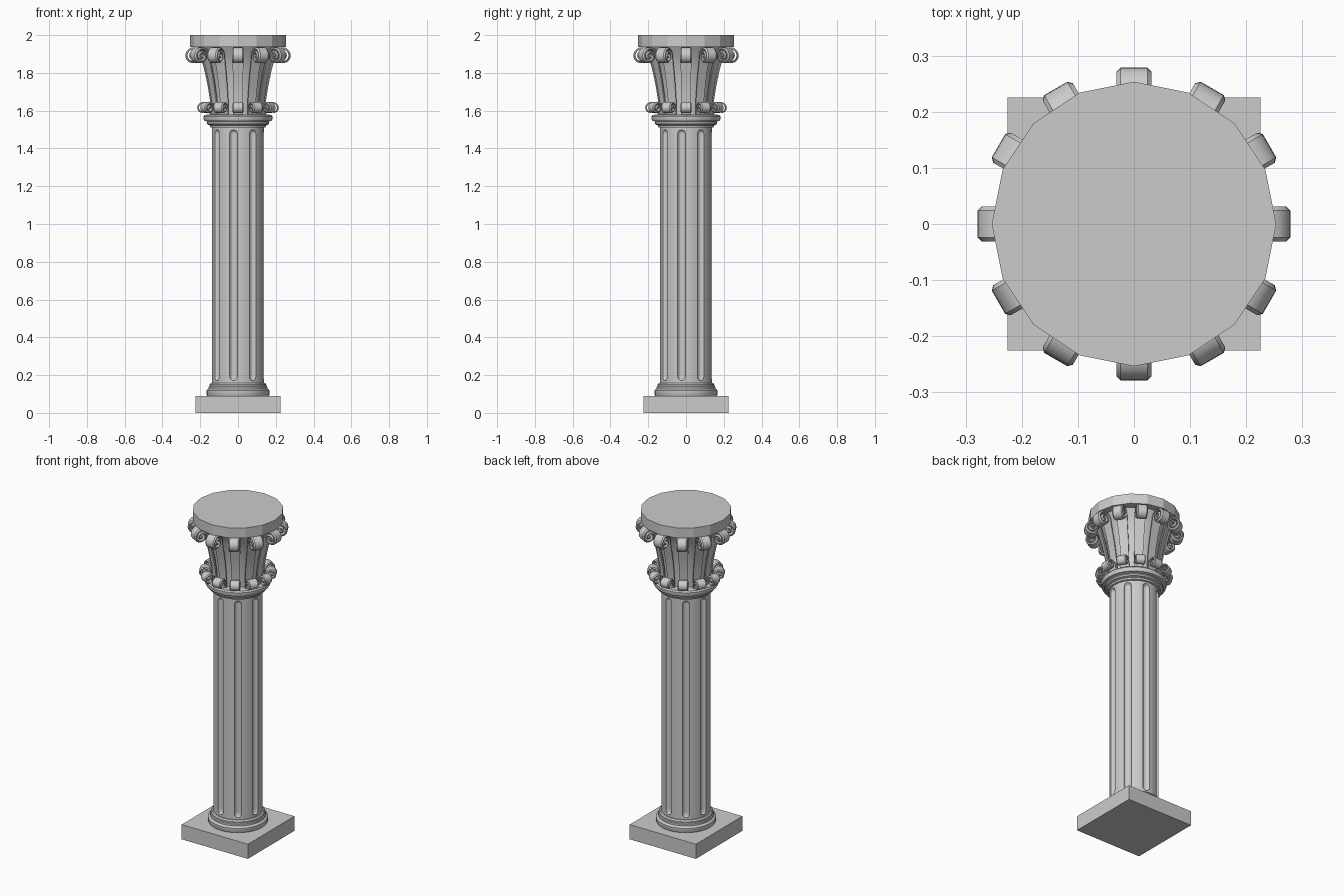
import bpy, bmesh
from math import sin, cos, pi, radians
from mathutils import Matrix, Vector

if "Cube" in bpy.data.objects:
    bpy.data.objects.remove(bpy.data.objects["Cube"])


def finish(name, bm, smooth=True):
    bmesh.ops.recalc_face_normals(bm, faces=bm.faces)
    me = bpy.data.meshes.new(name)
    bm.to_mesh(me)
    bm.free()
    ob = bpy.data.objects.new(name, me)
    bpy.context.collection.objects.link(ob)
    bpy.ops.object.select_all(action='DESELECT')
    ob.select_set(True)
    bpy.context.view_layer.objects.active = ob
    if smooth:
        bpy.ops.object.shade_smooth_by_angle(angle=radians(35))
    return ob


def lathe(bm, profile, n, offset=Vector((0, 0, 0))):
    """Revolve (radius, z) points about z and cap both ends."""
    rings = [[bm.verts.new(offset + Vector((r * cos(2 * pi * i / n), r * sin(2 * pi * i / n), z)))
              for i in range(n)] for r, z in profile]
    for a, b in zip(rings, rings[1:]):
        for i in range(n):
            j = (i + 1) % n
            bm.faces.new((a[i], a[j], b[j], b[i]))
    bm.faces.new(rings[0][::-1])
    bm.faces.new(rings[-1])


def turned(name, profile, n=32, smooth=True):
    bm = bmesh.new()
    lathe(bm, profile, n)
    return finish(name, bm, smooth)


def scroll_path(stem, centre, radius, turns, end_radius, steps):
    """Stem points followed by a spiral that rolls outward over the top."""
    pts = [Vector(p) for p in stem]
    for i in range(steps + 1):
        t = i / steps
        a = pi - t * turns * 2 * pi
        r = radius + (end_radius - radius) * t
        pts.append(Vector((centre[0] + r * cos(a), centre[1] + r * sin(a))))
    return pts


def leaves(name, path, w0, w1, thick, stem_count, count=12):
    """Sweep a chamfered strip along the path, repeated round the axis."""
    bm = bmesh.new()
    for k in range(count):
        rot = Matrix.Rotation(2 * pi * k / count, 3, 'Z')
        rings = []
        for i, p in enumerate(path):
            d = (path[min(i + 1, len(path) - 1)] - path[max(i - 1, 0)]).normalized()
            nrm = Vector((d.y, -d.x))          # towards the spiral centre
            w = w0 + (w1 - w0) * min(1, i / stem_count)
            h, c = w / 2, thick * 0.6
            section = [(-h + c, 0), (h - c, 0), (h, c), (h, thick), (-h, thick), (-h, c)]
            ring = []
            for s, t in section:
                q = p + nrm * t
                ring.append(bm.verts.new(rot @ Vector((q.x, s, q.y))))
            rings.append(ring)
        for a, b in zip(rings, rings[1:]):
            for i in range(6):
                j = (i + 1) % 6
                bm.faces.new((a[i], a[j], b[j], b[i]))
        bm.faces.new(rings[0][::-1])
        bm.faces.new(rings[-1])
    return finish(name, bm)


# Square plinth
bm = bmesh.new()
bmesh.ops.create_cube(bm, size=1, matrix=Matrix.Translation((0, 0, 0.045)) @ Matrix.Diagonal((0.45, 0.45, 0.09, 1)))
finish("plinth", bm, False)

# Stepped base moulding
turned("base_moulding", [(0.162, 0.088), (0.167, 0.096), (0.167, 0.118), (0.161, 0.125), (0.155, 0.127),
                         (0.155, 0.138), (0.150, 0.142), (0.150, 0.150), (0.144, 0.158), (0.13, 0.16)])

# Fluted shaft: eight round-ended grooves cut from a cylinder
shaft = turned("shaft", [(0.137, 0.15), (0.137, 1.52)], 48)
bm = bmesh.new()
R, LO, HI = 0.022, 0.17, 1.50
arc = [radians(a) for a in (-85, -60, -30, 0)]
capsule = [(R * cos(a), LO + R + R * sin(a)) for a in arc]
capsule += [(R * cos(a), HI - R - R * sin(a)) for a in reversed(arc)]
for k in range(8):
    a = radians(-100 + 45 * k)
    lathe(bm, capsule, 16, Vector((0.142 * cos(a), 0.142 * sin(a), 0)))
cutter = finish("flute_cutter", bm, False)
cutter.hide_render = True
mod = shaft.modifiers.new("flutes", 'BOOLEAN')
mod.operation = 'DIFFERENCE'
mod.solver = 'EXACT'
mod.object = cutter
bpy.context.view_layer.objects.active = shaft
bpy.ops.object.modifier_apply(modifier=mod.name)
bpy.data.objects.remove(cutter)

# Neck moulding between shaft and capital
turned("neck_moulding", [(0.13, 1.508), (0.146, 1.512), (0.148, 1.522), (0.162, 1.526), (0.165, 1.534),
                         (0.162, 1.542), (0.178, 1.546), (0.182, 1.555), (0.182, 1.570), (0.176, 1.578), (0.13, 1.58)])

# Flared bell of the capital
turned("capital_bell", [(0.128, 1.57), (0.130, 1.65), (0.140, 1.74), (0.158, 1.84), (0.185, 1.90), (0.21, 1.942)])

# Tall upper leaves ending in large scrolls
upper = scroll_path([(0.132, 1.58), (0.137, 1.66), (0.150, 1.74), (0.165, 1.81), (0.178, 1.86)],
                    (0.237, 1.889), 0.052, 1.9, 0.014, 34)
leaves("upper_leaves", upper, 0.045, 0.062, 0.012, 5)

# Short lower leaves ending in small scrolls
lower = scroll_path([(0.138, 1.575), (0.146, 1.60)], (0.187, 1.613), 0.037, 1.7, 0.009, 28)
leaves("lower_leaves", lower, 0.050, 0.058, 0.009, 2)

# Sixteen-sided top slab
turned("abacus", [(0.2535, 1.938), (0.2535, 2.0)], 16, False)
